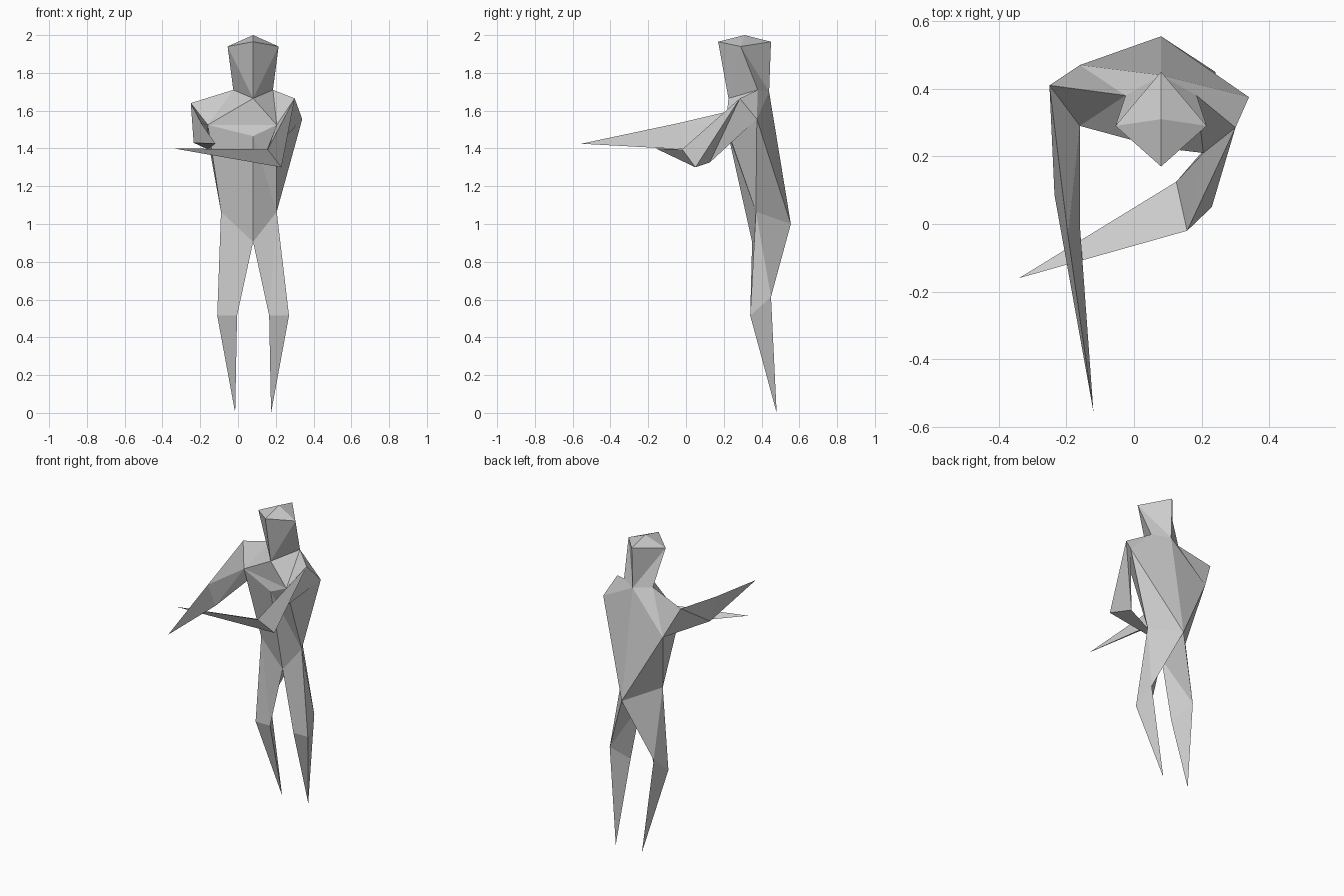
import bpy
import bmesh
from mathutils import Vector

cube = bpy.data.objects.get("Cube")
if cube:
    bpy.data.objects.remove(cube, do_unlink=True)

# Single clay colour
clay = bpy.data.materials.new("grey_clay")
clay.use_nodes = True
colour = (0.6, 0.6, 0.6, 1)
clay.diffuse_color = colour
clay.node_tree.nodes["Principled BSDF"].inputs["Base Color"].default_value = colour

MID = 0.08  # x of the body's centre plane


def loft(a, b, splits, tip):
    """Triangles joining ring a to ring b, then closing b on a tip."""
    faces = []
    for i, split in enumerate(splits):
        j = (i + 1) % len(a)
        if split == "/":
            faces += [(a[i], a[j], b[j]), (a[i], b[j], b[i])]
        else:
            faces += [(a[i], a[j], b[i]), (a[j], b[j], b[i])]
        faces.append((b[i], b[j], tip))
    return faces


def build(name, faces, caps=()):
    """Flat-shaded part; caps only help to orient it and are then removed."""
    bm = bmesh.new()
    verts = {}

    def vert(p):
        key = tuple(p)
        if key not in verts:
            verts[key] = bm.verts.new(Vector(p))
        return verts[key]

    for face in faces:
        bm.faces.new([vert(p) for p in face])
    lids = [bm.faces.new([vert(p) for p in cap]) for cap in caps]
    bmesh.ops.recalc_face_normals(bm, faces=bm.faces[:])
    bmesh.ops.delete(bm, geom=lids, context="FACES_ONLY")
    mesh = bpy.data.meshes.new(name)
    bm.to_mesh(mesh)
    bm.free()
    mesh.materials.append(clay)
    obj = bpy.data.objects.new(name, mesh)
    bpy.context.collection.objects.link(obj)
    return obj


def flip(p):
    return (2 * MID - p[0], p[1], p[2])


# Neck ring, shared by head and torso
neck_f = (MID, 0.225, 1.665)
neck_b = (MID, 0.44, 1.70)
neck_l = (0.185, 0.38, 1.71)
neck_r = flip(neck_l)
neck = [neck_f, neck_l, neck_b, neck_r]

# Shoulder rings, shared by torso and arms: chest, top, back
chest_l, top_l, back_l = (0.205, 0.21, 1.525), (0.30, 0.285, 1.665), (0.34, 0.375, 1.555)
chest_r, top_r, back_r = (-0.16, 0.29, 1.525), (-0.25, 0.41, 1.64), (-0.16, 0.47, 1.45)

# Hips, shared by torso and legs
sternum = (MID, 0.225, 1.465)
crotch = (MID, 0.35, 0.905)
seat = (MID, 0.555, 1.0)
hip_l = (0.205, 0.37, 1.065)
hip_r = (-0.09, 0.37, 1.065)

# Head: faceted wedge with a low peaked crown
brow = (MID, 0.17, 1.965)
nape = (MID, 0.45, 1.965)
temple = (0.215, 0.29, 1.94)
crown = (MID, 0.31, 2.0)
skull = [brow, temple, nape, flip(temple)]
head = loft(neck, skull, "/\\/\\", crown)
build("head", head, [neck])

# Torso
torso = [
    (neck_f, chest_r, chest_l), (chest_r, sternum, chest_l),
    (neck_f, neck_r, chest_r), (neck_r, top_r, chest_r),
    (neck_f, neck_l, chest_l), (neck_l, top_l, chest_l),
    (neck_r, top_r, back_r), (neck_r, back_r, neck_b),
    (neck_l, neck_b, back_l), (neck_l, back_l, top_l),
    (neck_b, back_r, seat), (neck_b, back_l, seat),
    (chest_r, sternum, hip_r), (sternum, crotch, hip_r),
    (chest_l, sternum, hip_l), (sternum, crotch, hip_l),
    (back_r, chest_r, hip_r), (back_r, hip_r, seat),
    (back_l, chest_l, hip_l), (back_l, hip_l, seat),
]
build("torso", torso, [neck, (chest_l, top_l, back_l), (chest_r, top_r, back_r),
                       (hip_l, crotch, seat), (hip_r, crotch, seat)])

# Left arm, folded across the body
shoulder = [chest_l, top_l, back_l]
elbow = [(0.157, -0.02, 1.395), (0.23, 0.05, 1.30), (0.125, 0.125, 1.325)]
build("left_arm", loft(shoulder, elbow, "\\/\\", (-0.34, -0.16, 1.40)), [shoulder])

# Right arm, reaching forward
shoulder = [chest_r, top_r, back_r]
elbow = [(-0.16, -0.005, 1.395), (-0.195, -0.035, 1.535), (-0.235, 0.085, 1.43)]
build("right_arm", loft(shoulder, elbow, "///", (-0.12, -0.555, 1.425)), [shoulder])

# Legs, tapering to pointed feet
knee = [(0.27, 0.34, 0.515), (0.165, 0.34, 0.515), (0.24, 0.45, 0.615)]
foot = (0.175, 0.48, 0.0)
thigh = [hip_l, crotch, seat]
build("left_leg", loft(thigh, knee, "//\\", foot), [thigh])
thigh = [hip_r, crotch, seat]
build("right_leg", loft(thigh, [flip(p) for p in knee], "//\\", flip(foot)), [thigh])
